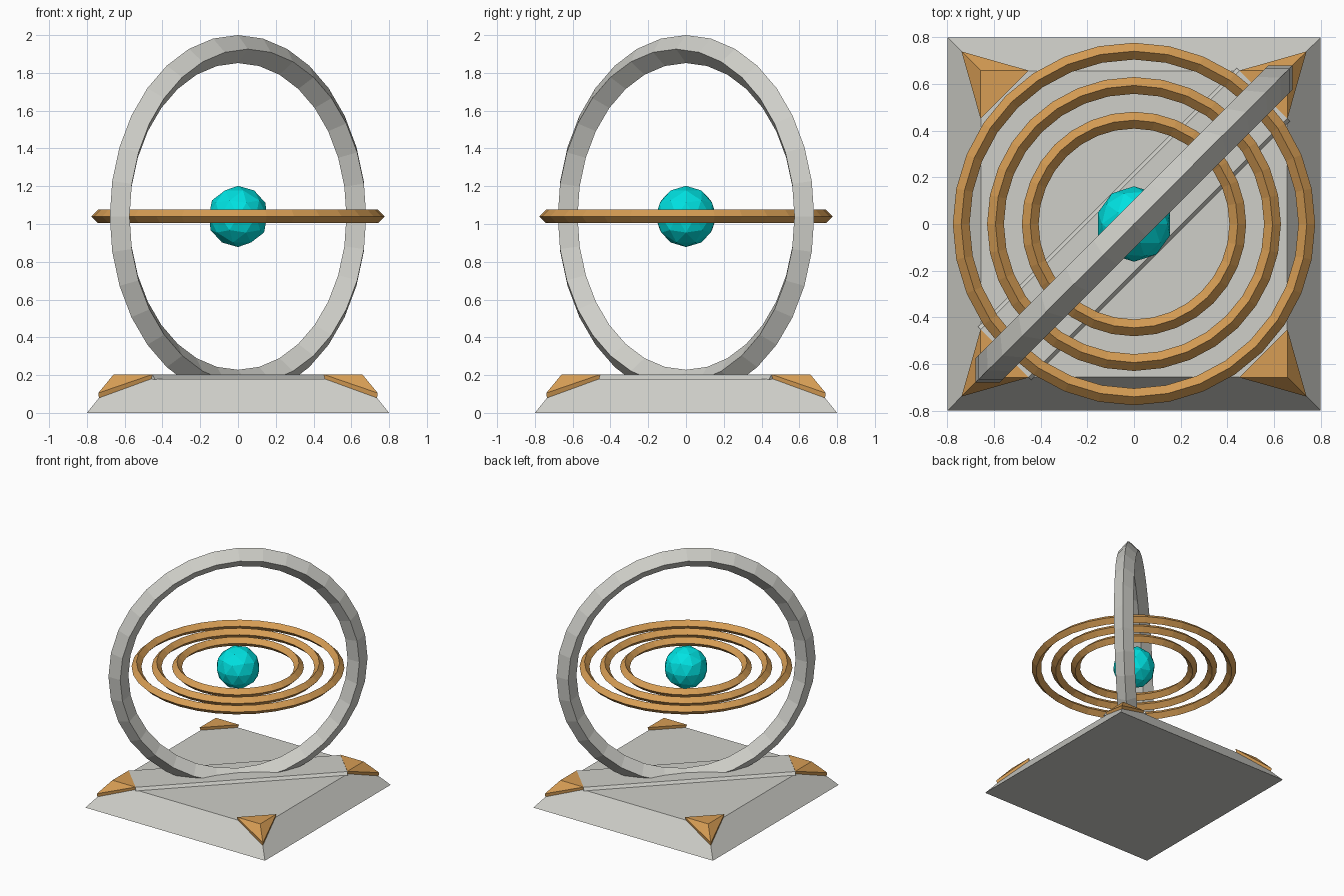
import bpy, bmesh, math
from mathutils import Matrix

if "Cube" in bpy.data.objects:
    bpy.data.objects.remove(bpy.data.objects["Cube"])


def material(name, color):
    m = bpy.data.materials.new(name)
    m.diffuse_color = (*color, 1)
    m.use_nodes = True
    m.node_tree.nodes["Principled BSDF"].inputs["Base Color"].default_value = m.diffuse_color
    return m


STONE = material("light_stone", (0.62, 0.62, 0.58))
BRASS = material("brass", (0.68, 0.34, 0.09))
CYAN = material("cyan_core", (0.0, 0.76, 0.76))
CENTRE = 1.04


def make(name, bm, mat):
    bmesh.ops.recalc_face_normals(bm, faces=bm.faces)
    me = bpy.data.meshes.new(name)
    bm.to_mesh(me)
    bm.free()
    me.materials.append(mat)
    ob = bpy.data.objects.new(name, me)
    bpy.context.collection.objects.link(ob)
    return ob


def frustum(name, low, high, z0, z1, mat, turn=0):
    """Tapered block; low and high are (half x, half y)."""
    bm = bmesh.new()
    signs = [(-1, -1), (1, -1), (1, 1), (-1, 1)]
    a = [bm.verts.new((sx * low[0], sy * low[1], z0)) for sx, sy in signs]
    b = [bm.verts.new((sx * high[0], sy * high[1], z1)) for sx, sy in signs]
    bm.faces.new(a)
    bm.faces.new(b)
    for i in range(4):
        j = (i + 1) % 4
        bm.faces.new((a[i], a[j], b[j], b[i]))
    bm.transform(Matrix.Rotation(turn, 4, 'Z'))
    return make(name, bm, mat)


def ring(name, radius, tube, mat, segments=32):
    """Ring with a diamond cross-section."""
    bm = bmesh.new()
    loops = []
    for i in range(segments):
        a = 2 * math.pi * i / segments
        loops.append([bm.verts.new((r * math.cos(a), r * math.sin(a), z))
                      for r, z in ((radius + tube, 0), (radius, tube),
                                   (radius - tube, 0), (radius, -tube))])
    for i in range(segments):
        p, q = loops[i], loops[(i + 1) % segments]
        for k in range(4):
            m = (k + 1) % 4
            bm.faces.new((p[k], q[k], q[m], p[m]))
    ob = make(name, bm, mat)
    ob.location.z = CENTRE
    return ob


# Tapered base and the raised diagonal strip that holds the upright ring
frustum("base", (0.8, 0.8), (0.655, 0.655), 0, 0.18, STONE)
frustum("diagonal_strip", (0.785, 0.162), (0.785, 0.145), 0.178, 0.202,
        STONE, math.pi / 4)

# Brass caps wrapped over the four base corners
for n in range(4):
    bm = bmesh.new()
    apex, tip, arm_a, arm_b, low_tip, low_a, low_b, inside = [
        bm.verts.new(p) for p in (
            (0.658, 0.658, 0.204), (0.74, 0.74, 0.105),
            (0.452, 0.658, 0.204), (0.658, 0.452, 0.204),
            (0.736, 0.736, 0.078), (0.46, 0.655, 0.178),
            (0.655, 0.46, 0.178), (0.64, 0.64, 0.17))]
    for f in ((apex, arm_a, arm_b), (apex, tip, arm_a), (apex, arm_b, tip),
              (tip, low_tip, low_a, arm_a), (tip, arm_b, low_b, low_tip),
              (arm_a, low_a, low_b, arm_b), (low_a, low_tip, inside),
              (low_tip, low_b, inside), (low_b, low_a, inside)):
        bm.faces.new(f)
    bm.transform(Matrix.Rotation(n * math.pi / 2, 4, 'Z'))
    make(f"corner_cap_{n + 1}", bm, BRASS)

# Upright ring standing along the diagonal
upright = ring("upright_ring", 0.886, 0.074, STONE)
upright.rotation_euler = (math.pi / 2, 0, math.pi / 4)

# Flat concentric rings
for name, radius in (("outer", 0.741), ("middle", 0.594), ("inner", 0.445)):
    ring(name + "_orbit_ring", radius, 0.036, BRASS)

# Faceted floating core
bm = bmesh.new()
bmesh.ops.create_icosphere(bm, subdivisions=2, radius=0.162)
core = make("core", bm, CYAN)
core.location.z = CENTRE
